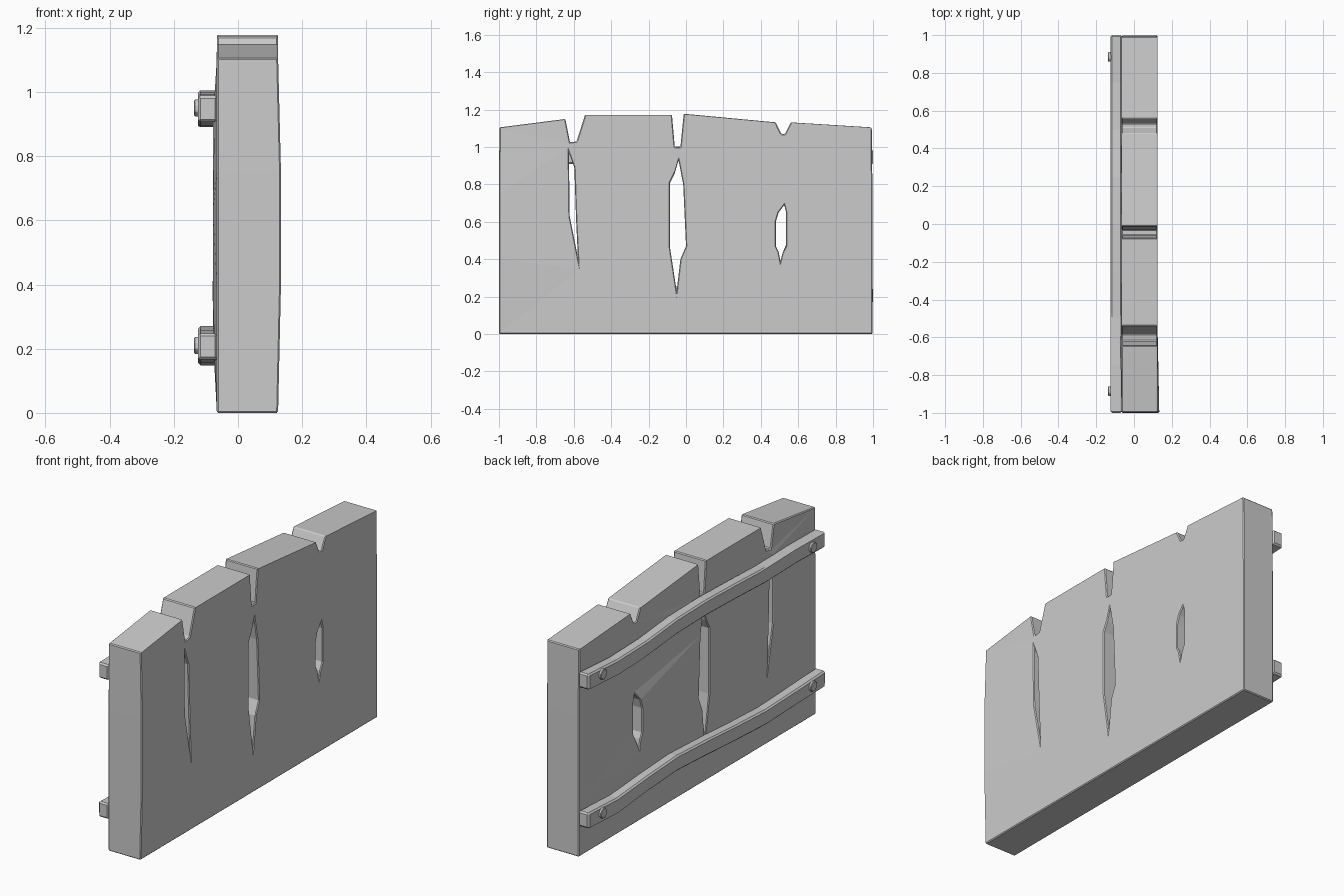
import bpy, bmesh, math
from mathutils import Matrix

if "Cube" in bpy.data.objects:
    bpy.data.objects.remove(bpy.data.objects["Cube"])

FRONT, BACK = 0.125, -0.066


def finish(bm, name, bevel):
    bmesh.ops.recalc_face_normals(bm, faces=bm.faces[:])
    me = bpy.data.meshes.new(name)
    bm.to_mesh(me)
    bm.free()
    ob = bpy.data.objects.new(name, me)
    bpy.context.collection.objects.link(ob)
    if bevel:
        m = ob.modifiers.new("worn_edges", 'BEVEL')
        m.width, m.segments, m.limit_method = bevel, 1, 'ANGLE'
        m.angle_limit = math.radians(40)
    return ob


def slab(name, loops, x0, x1, bevel, warp=None):
    """Fill closed (y, z) loops (outline first, then holes) and thicken along x."""
    bm = bmesh.new()
    for loop in loops:
        vs = [bm.verts.new((x0, y, z)) for y, z in loop]
        for a, b in zip(vs, vs[1:] + vs[:1]):
            bm.edges.new((a, b))
    bmesh.ops.triangle_fill(bm, edges=bm.edges[:], use_beauty=True)
    res = bmesh.ops.extrude_face_region(bm, geom=bm.faces[:], use_keep_orig=True)
    for v in res["geom"]:
        if isinstance(v, bmesh.types.BMVert):
            v.co.x = x1
    if warp:
        for v in bm.verts:
            v.co.x += warp(v.co)
    return finish(bm, name, bevel)


# Plank wall: notched top edge and three split gaps
outline = [(-1, 0), (0.997, 0), (0.997, 0.3), (0.997, 0.75), (0.993, 1.105),
           (0.56, 1.132), (0.53, 1.07), (0.51, 1.07), (0.48, 1.132),
           (-0.012, 1.178), (-0.03, 1.0), (-0.06, 1.0), (-0.075, 1.172),
           (-0.54, 1.172), (-0.585, 1.03), (-0.62, 1.025), (-0.645, 1.15),
           (-0.997, 1.105), (-1, 0.75), (-1, 0.4)]
gap_left = [(-0.626, 0.97), (-0.597, 0.89), (-0.588, 0.62), (-0.578, 0.41), (-0.622, 0.63)]
gap_mid = [(-0.04, 0.93), (-0.015, 0.80), (0.0, 0.47), (-0.03, 0.40),
           (-0.05, 0.23), (-0.085, 0.46), (-0.085, 0.81), (-0.06, 0.86)]
gap_right = [(0.525, 0.69), (0.535, 0.65), (0.535, 0.47), (0.515, 0.43),
             (0.505, 0.39), (0.495, 0.44), (0.48, 0.47), (0.48, 0.60), (0.495, 0.65)]


def bulge(co):
    inner = 0.2 < co.z < 0.98
    if co.x > 0:
        return 0.009 if inner and co.y < -0.9 else 0.0
    return -0.012 if inner and -0.7 < co.y < 0.51 else 0.0


slab("plank_wall", [outline, gap_left, gap_mid, gap_right], BACK, FRONT, 0.006, bulge)

# Wavy rails across the back, each held by a bolt at both ends
ys = [-1, -0.75, -0.5, -0.25, 0, 0.25, 0.5, 0.75, 1]
waves = {
    "upper": (0.947, [0, 0.005, 0, 0.01, 0.017, 0.012, -0.01, -0.016, 0]),
    "lower": (0.207, [0, -0.01, -0.018, -0.006, 0.01, 0.022, 0.008, -0.012, 0]),
}
for label, (z, wave) in waves.items():
    half = 0.041
    low = [(y, z + w - half) for y, w in zip(ys, wave)]
    high = [(y, z + w + half) for y, w in zip(ys, wave)]
    slab(label + "_rail", [low + high[::-1]], -0.125, BACK + 0.002, 0.008)
    for side in (-1, 1):
        bm = bmesh.new()
        bmesh.ops.create_cone(
            bm, cap_ends=True, segments=8, radius1=0.028, radius2=0.028, depth=0.03,
            matrix=Matrix.Translation((-0.122, side * 0.885, z + 0.003))
            @ Matrix.Rotation(math.pi / 2, 4, 'Y') @ Matrix.Rotation(math.pi / 8, 4, 'Z'))
        finish(bm, f"{label}_bolt_{'right' if side > 0 else 'left'}", 0.003)
